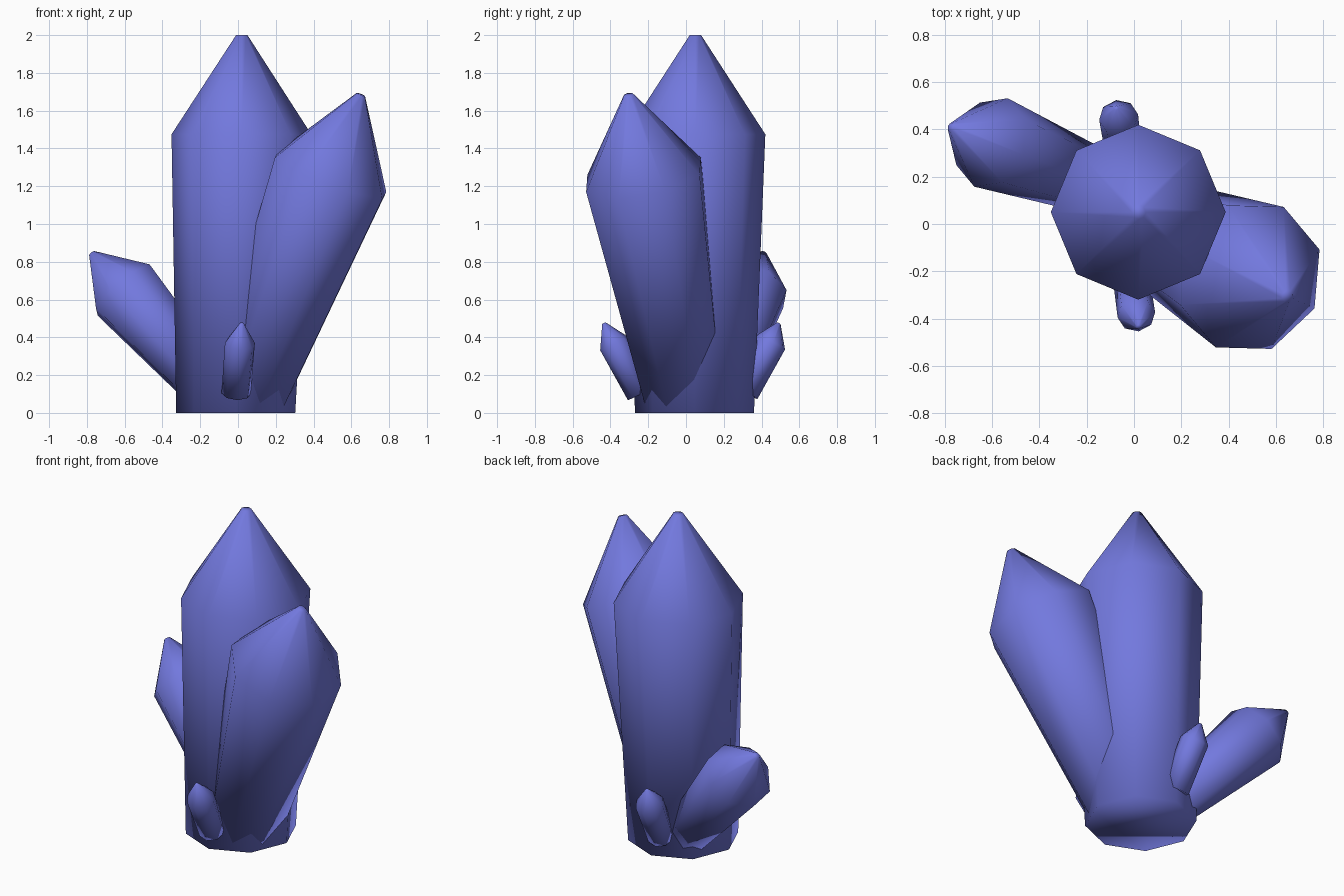
import bpy, math
from mathutils import Vector

if "Cube" in bpy.data.objects:
    bpy.data.objects.remove(bpy.data.objects["Cube"])

mat = bpy.data.materials.new("violet_crystal")
mat.diffuse_color = (0.17, 0.19, 0.73, 1)
mat.use_nodes = True
mat.node_tree.nodes["Principled BSDF"].inputs["Base Color"].default_value = mat.diffuse_color


def crystal(name, base, shoulder, tip, r_base, r_shoulder, r_tip, sides=8):
    """Tapered prism with a pointed end, its rings square to its axis."""
    base, shoulder, tip = Vector(base), Vector(shoulder), Vector(tip)
    d = (shoulder - base).normalized()
    # upright crystal: ring starts along x; leaning ones: ring starts on the underside
    if d.z > 0.99:
        u, v = Vector((1, 0, 0)), Vector((0, 1, 0))
    else:
        u = (d * d.z - Vector((0, 0, 1))).normalized()
        v = d.cross(u)
    verts, faces = [], []
    for c, r in ((base, r_base), (shoulder, r_shoulder), (tip, r_tip)):
        for i in range(sides):
            a = 2 * math.pi * i / sides
            verts.append(c + r * (math.cos(a) * u + math.sin(a) * v))
    for k in range(2):
        for i in range(sides):
            j = (i + 1) % sides
            faces.append((k * sides + i, k * sides + j,
                          (k + 1) * sides + j, (k + 1) * sides + i))
    faces.append(tuple(reversed(range(sides))))
    faces.append(tuple(range(2 * sides, 3 * sides)))
    me = bpy.data.meshes.new(name)
    me.from_pydata(verts, [], faces)
    me.polygons.foreach_set("use_smooth", [True] * len(faces))
    me.materials.append(mat)
    ob = bpy.data.objects.new(name, me)
    bpy.context.collection.objects.link(ob)
    return ob


# tall centre crystal
crystal("main_crystal", (-0.012, 0.045, 0), (0.018, 0.05, 1.475), (0.02, 0.05, 2.0),
        0.315, 0.37, 0.03)
# large crystal leaning right and forward
crystal("right_crystal", (0.045, -0.01, 0.088), (0.49, -0.225, 1.26), (0.65, -0.305, 1.685),
        0.22, 0.33, 0.025)
# medium crystal leaning left and back
crystal("left_crystal", (-0.125, 0.164, 0.10), (-0.605, 0.345, 0.65), (-0.775, 0.41, 0.845),
        0.135, 0.2, 0.018)
# small front and back shards
crystal("front_shard", (-0.01, -0.24, 0.105), (0.01, -0.385, 0.37), (0.02, -0.435, 0.475),
        0.078, 0.08, 0.01)
crystal("back_shard", (-0.045, 0.31, 0.11), (-0.065, 0.452, 0.375), (-0.075, 0.492, 0.475),
        0.078, 0.083, 0.01)
